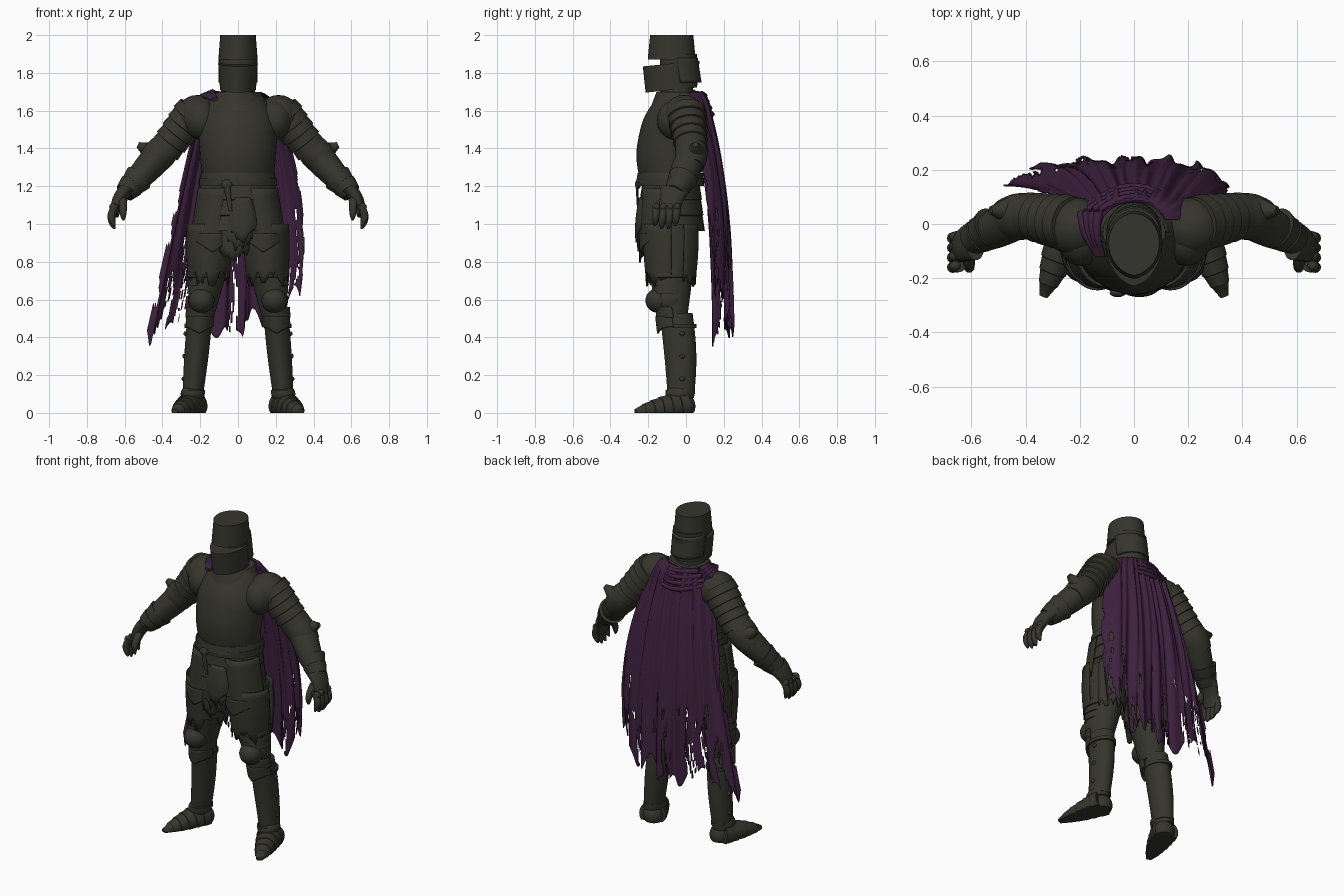
import bpy, bmesh, math, random
from mathutils import Vector

random.seed(7)
if "Cube" in bpy.data.objects:
    bpy.data.objects.remove(bpy.data.objects["Cube"])


def material(name, *color):
    mat = bpy.data.materials.new(name)
    mat.use_nodes = True
    mat.diffuse_color = (*color, 1)
    mat.node_tree.nodes["Principled BSDF"].inputs["Base Color"].default_value = (*color, 1)
    return mat


STEEL = material("dark olive steel", .036, .036, .026)
CLOTH = material("dark purple cloth", .047, .015, .049)
FRONT = (-math.pi / 2, math.pi / 2)
BACK = (math.pi / 2, math.pi * 3 / 2)
UPRIGHT_REF, FLAT_REF = Vector((0, 1, 0)), Vector((0, 0, 1))


def finish(name, bm, mat, thick=0, side=1):
    for vert in bm.verts:
        vert.co.x *= side
        vert.co.z = max(vert.co.z, 0)
    bmesh.ops.recalc_face_normals(bm, faces=bm.faces)
    mesh = bpy.data.meshes.new(name)
    bm.to_mesh(mesh)
    bm.free()
    ob = bpy.data.objects.new(name, mesh)
    bpy.context.collection.objects.link(ob)
    mesh.materials.append(mat)
    if thick:
        ob.modifiers.new("thickness", "SOLIDIFY").thickness = thick
    bpy.ops.object.select_all(action="DESELECT")
    ob.select_set(True)
    bpy.context.view_layer.objects.active = ob
    bpy.ops.object.shade_smooth_by_angle(angle=math.radians(38))


def tube(name, start, end, width, flat=1, bulge=0, bend=(0, 0, 0), lames=0, flare=.08, tip=0,
         mat=STEEL, sides=32, ref=UPRIGHT_REF, arc=None, keel=0, tilt=0, vee=0, jag=0, thick=.01, pair=False):
    """Skin elliptical rings from start to end; lames adds stepped plates, arc leaves an open shell."""
    start, end, bend = Vector(start), Vector(end), Vector(bend)
    axis = (end - start).normalized()
    if abs(axis.z) > .9:
        axis = Vector((0, 0, math.copysign(1, axis.z)))
    deep = (ref - axis * ref.dot(axis)).normalized()
    wide = deep.cross(axis)
    if lames:
        stops = [((i + f) / lames, 1 + flare * f) for i in range(lames) for f in (0, .95)]
    else:
        stops = [(i / 8, 1) for i in range(9)]
    for side in (1, -1) if pair else (1,):
        bm, rows = bmesh.new(), []
        for t, swell in stops:
            arch = math.sin(math.pi * t)
            radius = (width[0] + (width[1] - width[0]) * t) * swell * (1 + bulge * arch)
            if tip:
                radius *= max(.1, 1 - t ** tip) ** .5
            row = []
            for k in range(sides + 1 if arc else sides):
                first, last = arc or (0, math.tau)
                angle = first + (last - first) * k / sides
                if axis.z > .9:
                    angle = -angle
                ridge = max(0, math.cos(angle)) * (1 - abs(math.sin(angle)))
                off = wide * math.sin(angle) - deep * flat * (math.cos(angle) + keel * ridge)
                off *= radius
                off.z += tilt * off.y - vee * t * ridge
                if t == stops[-1][0]:
                    off.z += random.uniform(-jag, jag)
                row.append(bm.verts.new(start.lerp(end, t) + bend * arch + off))
            rows.append(row)
        for row, below in zip(rows, rows[1:]):
            for k in range(sides):
                j = (k + 1) % len(row)
                bm.faces.new((row[k], row[j], below[j], below[k]))
        if not arc:
            bm.faces.new(rows[0])
            bm.faces.new(rows[-1])
        finish(name, bm, mat, thick if arc else 0, side)


def ball(name, at, scale, pair=True):
    for side in (1, -1) if pair else (1,):
        bm = bmesh.new()
        bmesh.ops.create_uvsphere(bm, u_segments=20, v_segments=12, radius=1)
        bmesh.ops.scale(bm, vec=scale, verts=bm.verts)
        bmesh.ops.translate(bm, vec=at, verts=bm.verts)
        finish(name, bm, STEEL, side=side)


# Helmet: crown, recessed eye slot, keeled visor, flared back
tube("helmet_crown", (0, -.07, 1.87), (0, -.07, 2), width=(.104, .094), flat=1.16, keel=.1)
tube("eye_slot", (0, -.04, 1.8), (0, -.04, 1.9), width=(.098, .098))
tube("helmet_visor", (0, -.07, 1.71), (0, -.07, 1.85), width=(.095, .105), flat=1.35, keel=.12, tilt=.1)
tube("helmet_back", (0, -.03, 1.75), (0, -.05, 1.88), width=(.102, .102), flat=1.1, arc=BACK)

# Torso, collar and waist
tube("neck", (0, -.04, 1.6), (0, -.06, 1.8), width=(.1, .08))
tube("breastplate", (0, -.08, 1.23), (0, -.06, 1.5), width=(.19, .212), flat=.81, bend=(0, -.02, 0), keel=.06)
tube("chest_top", (0, -.06, 1.5), (0, -.03, 1.7), width=(.212, .115), flat=.81, bulge=.12, keel=.06)
tube("gorget", (0, -.05, 1.7), (0, -.05, 1.62), width=(.105, .145), flat=.92, arc=FRONT, vee=.03, keel=.1)
tube("collar_back", (0, -.03, 1.7), (0, -.04, 1.6), width=(.12, .17), flat=.8, arc=BACK)
tube("waist_flange", (0, -.08, 1.27), (0, -.08, 1.22), width=(.195, .204), flat=.86, keel=.05)
tube("belt", (0, -.08, 1.2), (0, -.08, 1.24), width=(.207, .207), flat=.85)
tube("hip_armour", (0, -.08, 1.21), (0, -.08, .96), width=(.195, .225), flat=.78, lames=3, flare=.03)
ball("belt_knot", (-.06, -.255, 1.21), (.03, .015, .025), pair=False)
tube("belt_strap", (-.06, -.26, 1.21), (-.04, -.255, 1.07), width=(.018, .01), flat=.4)

# Torn cloth hanging at the front
for i in range(3):
    x, y = i * .02 - .02, -.2 - i * .01
    tube("front_rag", (x, y, 1.14), (x, y, .86 + i * .05), width=(.05, .08), flat=.6, bulge=.2, arc=FRONT,
         vee=.04, jag=.025, sides=18)

# Tassets and torn mail skirt
tube("front_tasset", (.1, -.09, 1.19), (.135, -.09, .93), width=(.112, .118), flat=1.27, arc=FRONT, vee=.07,
     pair=True)
tube("tasset_rim", (.134, -.09, .95), (.135, -.09, .92), width=(.122, .122), flat=1.27, arc=FRONT, vee=.07,
     pair=True)
tube("side_tasset", (.095, -.04, 1.2), (.125, -.05, .89), width=(.11, .14), flat=.9, arc=(.9, 2.6), pair=True)
tube("mail_skirt", (.15, -.08, 1), (.155, -.08, .71), width=(.12, .11), flat=1.2, bulge=.05,
     arc=(-1.6, 4.2), jag=.045, sides=40, thick=.006, pair=True)

# Legs
tube("thigh", (.12, -.08, 1), (.195, -.07, .5), width=(.115, .066), flat=1.15, bulge=.08, pair=True)
tube("thigh_plates", (.165, -.09, .76), (.19, -.09, .63), width=(.098, .074), flat=1.1, lames=3, pair=True)
ball("knee_cap", (.193, -.145, .595), (.068, .07, .066))
ball("knee_wing", (.245, -.09, .6), (.02, .055, .05))
for z in (.56, .51):
    tube("knee_plate", (.2, -.075, z), (.205, -.065, z - .055), width=(.074, .074), flat=1.1, arc=FRONT,
         vee=.035, keel=.08, pair=True)
tube("greave", (.2, -.05, .53), (.24, -.025, .08), width=(.066, .053), flat=1.28, bulge=.08, keel=.06,
     bend=(0, .01, 0), pair=True)
tube("calf_strap", (.21, -.035, .47), (.21, -.035, .45), width=(.073, .073), flat=1.25, pair=True)
tube("ankle_strap", (.235, -.03, .12), (.235, -.03, .1), width=(.06, .06), flat=1.3, pair=True)
for z in (.18, .3, .42):
    ball("greave_buckle", (.29 - abs(z - .2) * .05, -.02, z), (.01, .014, .012))

# Feet: stepped plates turned outward to a pointed toe
ball("heel", (.232, -.005, .035), (.06, .055, .065))
ball("ankle_guard", (.24, -.035, .1), (.064, .075, .05))
tube("sabaton", (.235, 0, .04), (.335, -.27, .005), width=(.078, .045), lames=6, tip=3, ref=FLAT_REF, pair=True)

# Shoulders and arms
ball("pauldron", (.215, -.01, 1.575), (.112, .11, .108))
ball("pauldron_wing", (.195, -.055, 1.55), (.09, .1, .105))
tube("arm_lames", (.225, 0, 1.6), (.39, .03, 1.39), width=(.1, .08), lames=5, flare=.1, pair=True)
tube("elbow", (.36, .03, 1.43), (.48, .025, 1.3), width=(.072, .068), bulge=.24, pair=True)
tube("elbow_wing", (.42, .05, 1.36), (.53, .05, 1.42), width=(.06, .015), bulge=.2, sides=16, pair=True)
tube("vambrace", (.43, .03, 1.35), (.6, -.065, 1.16), width=(.08, .046), bulge=.1, keel=.08, pair=True)
tube("gauntlet_cuff", (.6, -.06, 1.165), (.525, -.015, 1.245), width=(.054, .074), lames=2, pair=True)

# Hands
tube("hand", (.59, -.06, 1.18), (.655, -.097, 1.05), width=(.042, .026), flat=1.8, bend=(.01, 0, .01), pair=True)
for i in range(4):
    y = i * .036 - .155
    short = abs(i - 1.5) * .016
    tube("finger", (.645, y, 1.1), (.655, y - .01, .965 + short), width=(.023, .019), bend=(.02, 0, 0),
         tip=5, sides=12, pair=True)
    ball("knuckle", (.66, y, 1.09), (.022, .019, .022))
tube("thumb", (.61, -.11, 1.13), (.607, -.165, 1.02), width=(.024, .017), bend=(0, -.02, 0), tip=5, sides=12,
     pair=True)

# Standing neck guard on the left shoulder only
tube("neck_guard", (.06, -.02, 1.65), (.08, -.02, 1.73), width=(.09, .1), flat=1.1, arc=(.9, 2.1))

# Cape: a folded sheet with torn wedges and worn holes
COLS, ROWS = 130, 80
chance = random.uniform
tears = [(chance(-.88, .9), chance(.01, .035), chance(.62, .9)) for _ in range(20)]
holes = [(chance(-.9, .9), chance(.6, .92), chance(.008, .02)) for _ in range(18)]
holes += [(edge, chance(.4, .9), .025) for edge in (-1, 1) for _ in range(5)]


def cape_point(u, v):
    strand = max(0, 1 - abs(u - .05) / .07) + max(0, 1 - abs(u + .96) / .05)
    hem = .47 + .16 * max(0, u) ** 2 + .05 * math.sin(9 * u) + .035 * math.sin(31 * u) - .13 * strand
    top = 1.67 - .05 * u * u
    reach = .21 + .4 * v - .27 * v * v if u > 0 else .21 + .28 * v
    fold = (.005 + .01 * v) * math.sin(17 * u + 2 * v) + .006 * math.sin(41 * u + math.sin(5 * v))
    hang = .215 + .025 * v - .11 * (1 - v) ** 3 - .09 * abs(u) ** 3.5
    point = Vector((u * reach + .01 * v * math.sin(23 * u), hang + fold, top + (hem - top) * v))
    # Gather the top around the neck, further forward on the right
    gather = min(1, v / .08)
    turn = u * (2.2 if u < 0 else 1.2)
    neck = Vector((.125 * math.sin(turn), .1 * math.cos(turn) - .02, 1.7))
    point = neck.lerp(point, math.sin(gather * math.pi / 2))
    point.z += .03 * math.sin(gather * math.pi)
    return point


def is_missing(u, v):
    wave = .02 * math.sin(20 * v)
    torn = any(v > s and abs(u - at + wave) < w * (v - s) / (1 - s) for at, w, s in tears)
    return torn or any(math.hypot(u - at, (v - low) / 2) < size for at, low, size in holes)


bm = bmesh.new()
grid = [[bm.verts.new(cape_point(2 * c / COLS - 1, r / ROWS)) for c in range(COLS + 1)] for r in range(ROWS + 1)]
for r in range(ROWS):
    for c in range(COLS):
        if not is_missing((2 * c + 1) / COLS - 1, (r + .5) / ROWS):
            bm.faces.new((grid[r][c], grid[r][c + 1], grid[r + 1][c + 1], grid[r + 1][c]))
bmesh.ops.delete(bm, geom=[vert for vert in bm.verts if not vert.link_faces], context="VERTS")
finish("tattered_cape", bm, CLOTH, .006)

# Draped cowl folds behind the neck and over the right shoulder
for i in range(4):
    drop = i * .022
    tube("cowl_back_fold", (.13 + drop, .05, 1.67 - drop), (-.13 - drop, .05, 1.69 - drop), width=(.01, .016),
         bend=(0, .05 + drop * .6, -drop / 2), mat=CLOTH, sides=12, ref=FLAT_REF)
    tube("cowl_shoulder_fold", (-.13 - drop, .05, 1.69 - drop / 2), (-.115 - drop / 4, -.12, 1.66),
         width=(.02, .01), bend=(-.015, 0, .02), mat=CLOTH, sides=12, ref=FLAT_REF)
